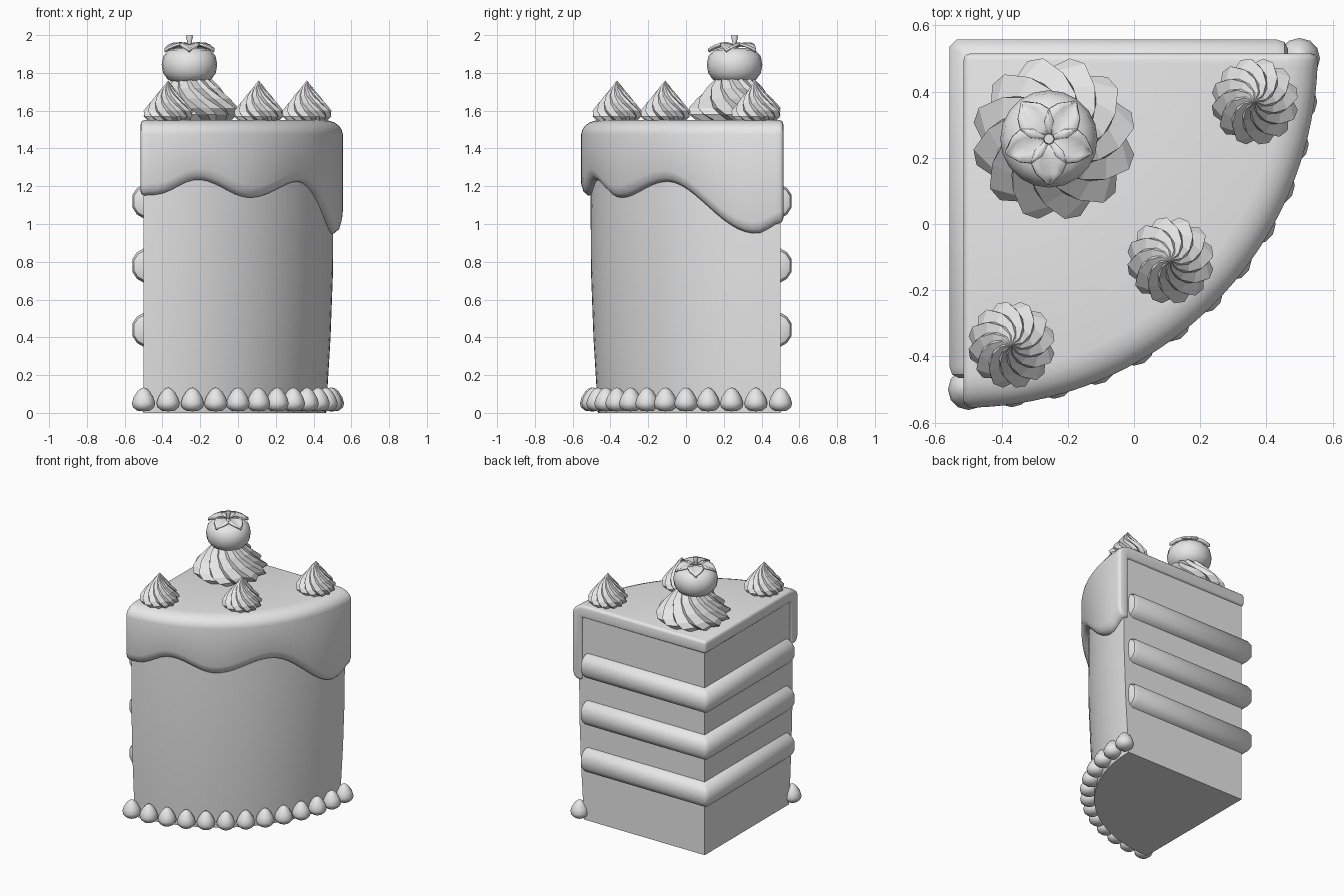
import bpy, bmesh
from math import sin, cos, pi, radians
from mathutils import Matrix, Vector

cube = bpy.data.objects.get("Cube")
if cube:
    bpy.data.objects.remove(cube, do_unlink=True)

grey = bpy.data.materials.new("plain_grey")
grey.use_nodes = True
grey.diffuse_color = (0.8, 0.8, 0.8, 1)
grey.node_tree.nodes["Principled BSDF"].inputs["Base Color"].default_value = (0.8, 0.8, 0.8, 1)


def loft(name, rows, ring=True, caps=True, bevel=0, smooth=40):
    """Skin a list of equal-length point rows into one object."""
    bm = bmesh.new()
    grid = [[bm.verts.new(p) for p in row] for row in rows]
    n = len(rows[0])
    for a, b in zip(grid, grid[1:]):
        for i in range(n if ring else n - 1):
            j = (i + 1) % n
            bm.faces.new((a[i], a[j], b[j], b[i]))
    if ring and caps:
        bm.faces.new(grid[0])
        bm.faces.new(grid[-1])
    bmesh.ops.remove_doubles(bm, verts=bm.verts, dist=0.0005)
    bmesh.ops.recalc_face_normals(bm, faces=bm.faces)
    if bevel:
        sharp = [e for e in bm.edges if e.is_manifold and e.calc_face_angle() > radians(50)]
        bmesh.ops.bevel(bm, geom=sharp, offset=bevel, segments=3, profile=0.5,
                        affect='EDGES', clamp_overlap=True)
    mesh = bpy.data.meshes.new(name)
    bm.to_mesh(mesh)
    bm.free()
    mesh.materials.append(grey)
    obj = bpy.data.objects.new(name, mesh)
    bpy.context.collection.objects.link(obj)
    if smooth:
        bpy.ops.object.select_all(action='DESELECT')
        obj.select_set(True)
        bpy.context.view_layer.objects.active = obj
        bpy.ops.object.shade_smooth_by_angle(angle=radians(smooth))
    return obj


def wedge_row(corner, angle, profile):
    """Radial profile placed at one angle of the quarter slice."""
    return [(-corner + r * sin(angle), corner - r * cos(angle), z) for r, z in profile]


def revolve(name, profile, center, sides=16, smooth=60):
    rows = [[(center[0] + r * cos(2 * pi * i / sides), center[1] + r * sin(2 * pi * i / sides),
              center[2] + z) for i in range(sides)] for r, z in profile]
    return loft(name, rows, smooth=smooth)


# Cake slice with a slightly bulging curved front
STEPS = 24
angles = [pi / 2 * i / STEPS for i in range(STEPS + 1)]
body = [(0, 0), (0.965, 0), (0.975, 0.15), (0.99, 0.4), (1.003, 0.75), (1.005, 1.1), (1.0, 1.5), (0, 1.5)]
loft("cake_slice", [wedge_row(0.5, a, body) for a in angles])

# Icing with a wavy dripping hem
hem = [(0, 1.15), (4, 1.155), (17, 1.235), (34, 1.14), (53.5, 1.225), (82, 0.95), (90, 1.01)]


def hem_height(deg):
    for (a, za), (b, zb) in zip(hem, hem[1:]):
        if deg <= b + 1e-6:
            t = (1 - cos(pi * (deg - a) / (b - a))) / 2
            return za + (zb - za) * t


def icing_profile(angle):
    low = hem_height(angle * 180 / pi)
    rim = [(0.97 + 0.1 * sin(t), 1.475 + 0.075 * cos(t)) for t in [pi / 10 * k for k in range(6)]]
    return ([(0, 1.46), (0, 1.55)] + rim +
            [(1.07, low + 0.06), (1.058, low + 0.02), (1.035, low), (0.99, low), (0.99, 1.46)])


fine = [pi / 2 * i / 40 for i in range(41)]
loft("icing", [wedge_row(0.515, a, icing_profile(a)) for a in fine], bevel=0.02, smooth=45)

# Cream layers folded around the two cut faces
bulge = [(-0.03, -0.09), (0, -0.09), (0.035, -0.07), (0.058, -0.035),
         (0.058, 0.035), (0.035, 0.07), (0, 0.09), (-0.03, 0.09)]
for k in range(3):
    z = 0.44 + 0.34 * k
    half = []
    for y, s in ((-0.465, 0.5), (-0.455, 0.85), (-0.43, 1)):
        half.append([(-0.5 - d * s, y, z + h * s) for d, h in bulge])
    half.append([(-0.5 - d, 0.5 + d - 0.4 * max(d, 0), z + h) for d, h in bulge])
    other = [[(-y, -x, h) for x, y, h in row] for row in reversed(half)]
    loft("cream_layer_%d" % (k + 1), half + other)

# Row of piped beads along the curved foot
drop = [(0, 0.008), (0.035, 0.012), (0.056, 0.03), (0.062, 0.052), (0.052, 0.083),
        (0.034, 0.112), (0.015, 0.13), (0, 0.134)]
for i in range(13):
    a = radians(7.5 * i)
    revolve("bead_%d" % (i + 1), drop, (-0.5 + sin(a), 0.5 - cos(a), 0), sides=12)


# Piped swirls: twisted star sections that narrow upward
def swirl(name, x, y, profile, twist, ridges=12):
    rows = []
    top = profile[-1][1]
    for r, z in profile:
        turn = -twist * z / top
        row = []
        for i in range(ridges):
            a = 2 * pi * i / ridges + turn
            for da, s in ((0, 1), (0.62 * 2 * pi / ridges, 0.84)):
                row.append((x + r * s * cos(a + da), y + r * s * sin(a + da), 1.545 + z))
        rows.append(row)
    return loft(name, rows, smooth=0)


small = [(0.105, 0), (0.132, 0.025), (0.13, 0.055), (0.1, 0.095), (0.066, 0.135), (0.033, 0.175), (0, 0.215)]
large = [(0.2, 0), (0.247, 0.035), (0.245, 0.07), (0.2, 0.12), (0.15, 0.175), (0.1, 0.23), (0.04, 0.27)]
for label, x, y in (("right", -0.37, -0.365), ("middle", 0.11, -0.11), ("left", 0.365, 0.37)):
    swirl("small_swirl_" + label, x, y, small, 1.7)
swirl("large_swirl", -0.242, 0.258, large, 1.5)

# Round fruit with a dimpled top
FX, FY = -0.257, 0.257
fruit = [(0, 1.74), (0.07, 1.745), (0.115, 1.765), (0.14, 1.8), (0.147, 1.845),
         (0.138, 1.89), (0.11, 1.92), (0.07, 1.932), (0, 1.925)]
revolve("fruit", fruit, (FX, FY, 0), sides=20)

# Five leaves around a short stem
leaf = [(0.005, 0.012, 1.945), (0.035, 0.042, 1.957), (0.07, 0.055, 1.955),
        (0.105, 0.04, 1.943), (0.138, 0.003, 1.925)]
for i in range(5):
    spin = Matrix.Rotation(radians(54 + 72 * i), 3, 'Z')
    rows = [[spin @ Vector((d, w * s, z - 0.012 * (1 - abs(s)))) + Vector((FX, FY, 0))
             for s in (-1, -0.5, 0, 0.5, 1)] for d, w, z in leaf]
    obj = loft("leaf_%d" % (i + 1), rows, ring=False)
    mod = obj.modifiers.new("thickness", 'SOLIDIFY')
    mod.thickness = 0.012
    mod.offset = 0
stem = [(0.012, 1.92), (0.012, 1.965), (0.018, 1.99), (0.015, 2.0)]
revolve("stem", stem, (FX, FY, 0), sides=8)
